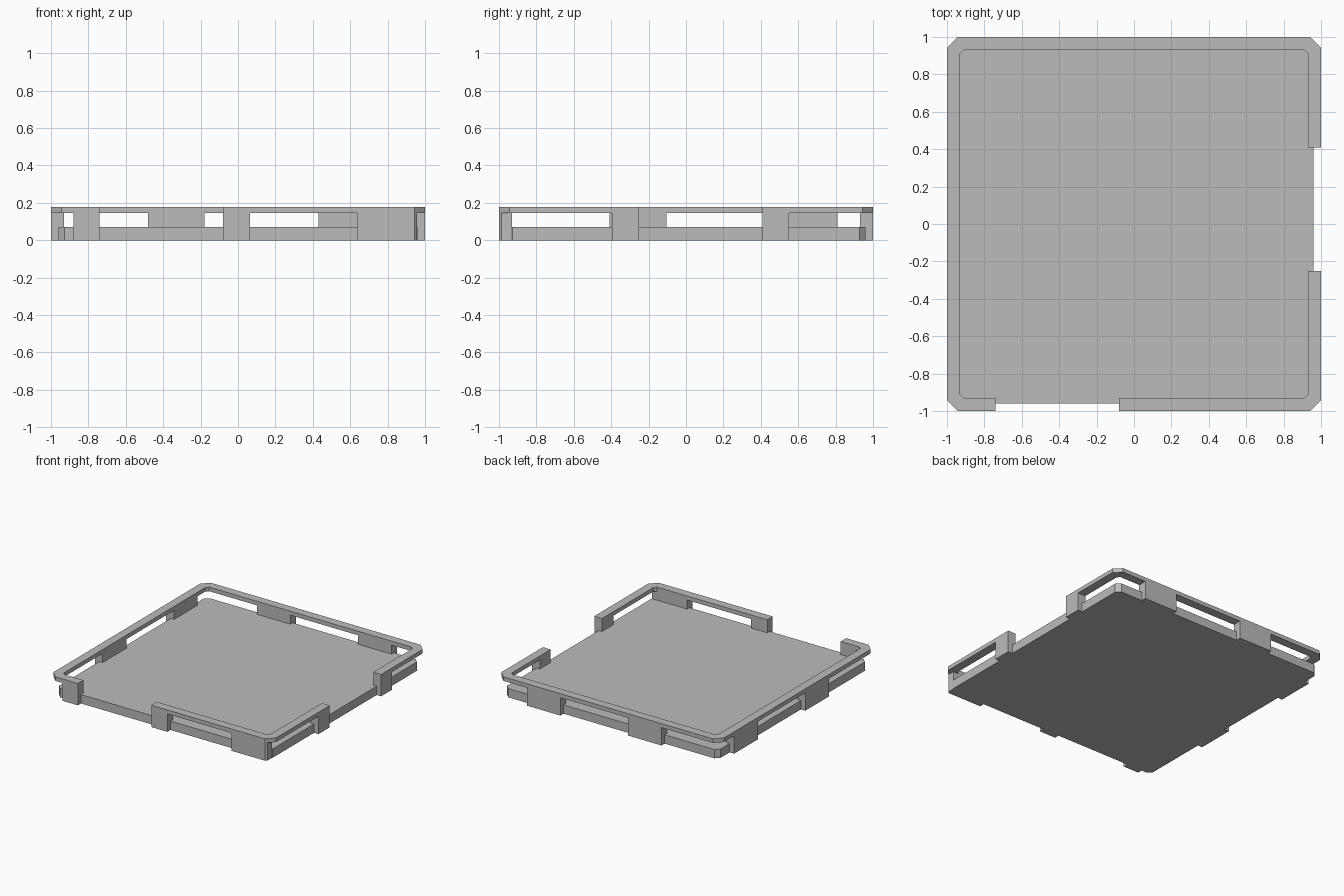
import bpy
import bmesh

BASE_TOP, RIM_LOW, RIM_TOP = 0.072, 0.145, 0.178
OUTER, INNER, PLATE = 1.0, 0.93, 0.96

old = bpy.data.objects.get("Cube")
if old:
    bpy.data.objects.remove(old, do_unlink=True)

grey = bpy.data.materials.new("plain grey")
grey.use_nodes = True
colour = (0.5, 0.5, 0.5, 1)
grey.diffuse_color = colour
grey.node_tree.nodes["Principled BSDF"].inputs["Base Color"].default_value = colour


def prism(name, outline, z0, z1):
    """Extrude a plan outline upward from z0 to z1."""
    bm = bmesh.new()
    face = bm.faces.new([bm.verts.new((x, y, z0)) for x, y in outline])
    new = bmesh.ops.extrude_face_region(bm, geom=[face])["geom"]
    top = [v for v in new if isinstance(v, bmesh.types.BMVert)]
    bmesh.ops.translate(bm, verts=top, vec=(0, 0, z1 - z0))
    bmesh.ops.recalc_face_normals(bm, faces=bm.faces)
    mesh = bpy.data.meshes.new(name)
    bm.to_mesh(mesh)
    bm.free()
    mesh.materials.append(grey)
    obj = bpy.data.objects.new(name, mesh)
    bpy.context.collection.objects.link(obj)
    return obj


def corner(sx, sy, half, cut):
    """Two points of a cut square corner, in clockwise order."""
    pts = [(sx * (half - cut), sy * half), (sx * half, sy * (half - cut))]
    return pts if sx * sy > 0 else pts[::-1]


def corners(signs, half, cut):
    return [p for sx, sy in signs for p in corner(sx, sy, half, cut)]


FRONT_LEFT, FRONT_RIGHT = (1, -1), (-1, -1)
BACK_RIGHT, BACK_LEFT = (-1, 1), (1, 1)

# Base plate with clipped corners
prism("base_plate",
      corners([FRONT_RIGHT, BACK_RIGHT, BACK_LEFT, FRONT_LEFT], PLATE, 0.033),
      0, BASE_TOP)


# Raised rim, broken by one opening in front and one on the left side
def rim(name, signs, start, end):
    """start and end map a half-width to the end point of the strip."""
    outer = [start(OUTER)] + corners(signs, OUTER, 0.057) + [end(OUTER)]
    inner = [start(INNER)] + corners(signs, INNER, 0.02) + [end(INNER)]
    prism(name, outer + inner[::-1], RIM_LOW, RIM_TOP)


rim("long_rim", [FRONT_RIGHT, BACK_RIGHT, BACK_LEFT],
    lambda h: (-0.74, -h), lambda h: (h, 0.41))
rim("short_rim", [FRONT_LEFT],
    lambda h: (h, -0.25), lambda h: (-0.08, -h))

# Posts that carry the rim, as spans along each side
sides = {
    "front": (lambda t, d: (t, -d), [(-0.88, -0.74), (-0.08, 0.065)]),
    "back": (lambda t, d: (t, d), [(-0.48, -0.18), (0.43, 0.73)]),
    "left": (lambda t, d: (d, t), [(-0.395, -0.25), (0.41, 0.55)]),
    "right": (lambda t, d: (-d, t), [(-0.41, -0.105), (0.505, 0.81)]),
}
for side, (place, spans) in sides.items():
    for i, (a, b) in enumerate(spans, 1):
        plan = [place(a, INNER), place(a, OUTER), place(b, OUTER), place(b, INNER)]
        prism(f"{side}_post_{i}", plan, 0, RIM_LOW)

# Long post whose end follows the cut rim corner
prism("front_corner_post",
      [(0.64, -INNER), (0.64, -OUTER), (0.943, -OUTER), (0.957, -0.986), (0.957, -INNER)],
      0, RIM_LOW)
